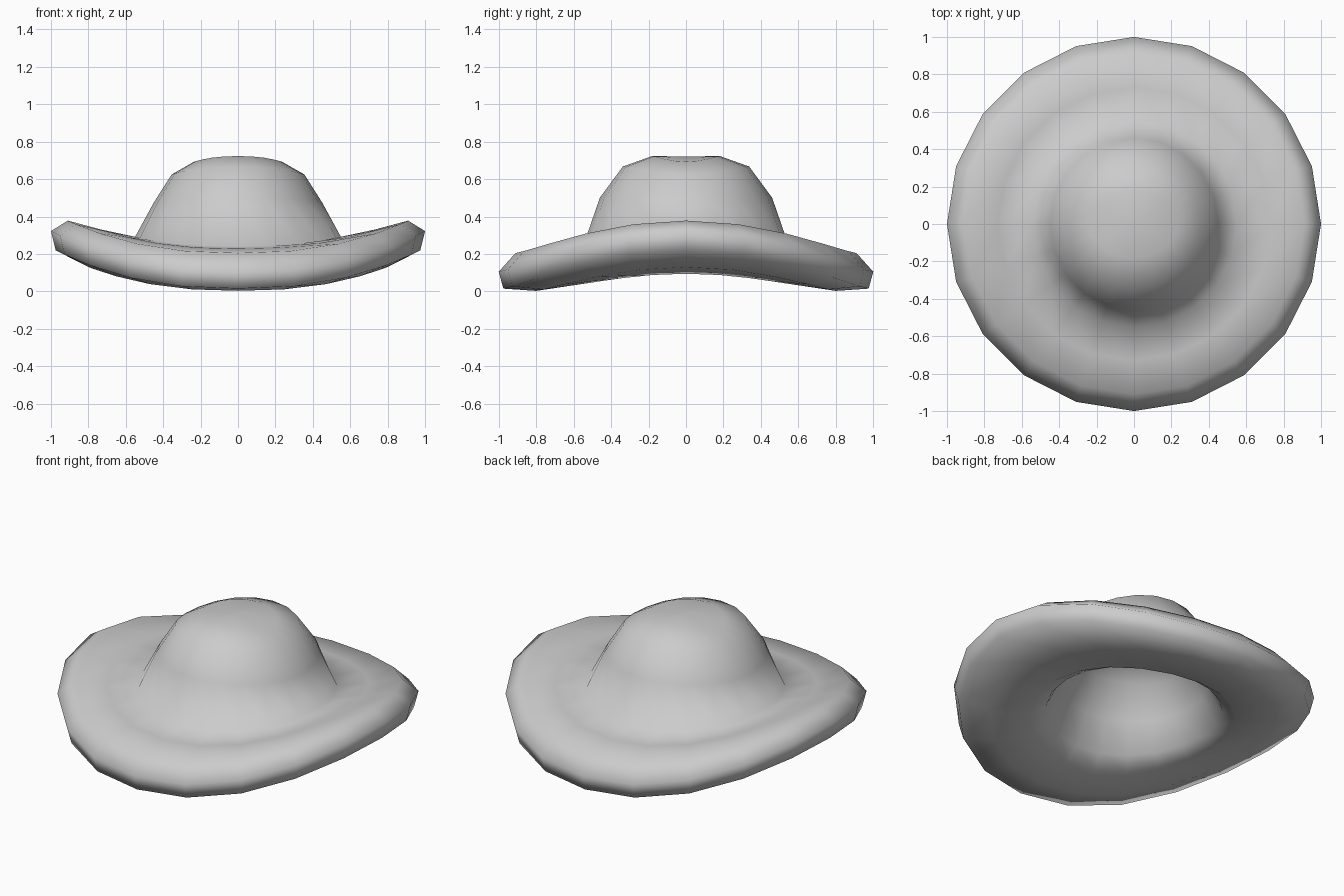
import bpy, bmesh
from math import sin, cos, tau

if "Cube" in bpy.data.objects:
    bpy.data.objects.remove(bpy.data.objects["Cube"])

SEGMENTS = 20

def lift(r):
    """How far the brim curls up at the sides."""
    return 0.217 * r ** 2.4

# Outer crown rings: x radius, y radius, z at the sides, z at front/back
crown_outside = [
    (0.235, 0.18, 0.693, 0.723),
    (0.355, 0.337, 0.625, 0.667),
    (0.45, 0.46, 0.475, 0.50),
]
# Brim section from the crown crease, round the rim, to the head opening
brim = [(0.55, 0.24), (0.73, 0.228), (0.91, 0.205), (1.0, 0.105),
        (0.975, 0.015), (0.80, 0.003), (0.57, 0.038)]
# Hollow inside of the crown
crown_inside = [
    (0.49, 0.49, 0.13, 0.10),
    (0.41, 0.41, 0.28, 0.28),
    (0.32, 0.31, 0.45, 0.47),
    (0.19, 0.17, 0.535, 0.55),
]
rings = crown_outside + [(r, r, z + lift(r), z) for r, z in brim] + crown_inside

bm = bmesh.new()

def make_ring(rx, ry, z_side, z_front):
    verts = []
    for i in range(SEGMENTS):
        a = tau * i / SEGMENTS
        z = z_front + (z_side - z_front) * abs(cos(a)) ** 2.4
        verts.append(bm.verts.new((rx * cos(a), ry * sin(a), z)))
    return verts

def close_with_fan(ring, z):
    centre = bm.verts.new((0, 0, z))
    for i in range(SEGMENTS):
        bm.faces.new((centre, ring[i], ring[(i + 1) % SEGMENTS]))

# Skin the rings into one closed felt shell
loops = [make_ring(*r) for r in rings]
for a, b in zip(loops, loops[1:]):
    for i in range(SEGMENTS):
        j = (i + 1) % SEGMENTS
        bm.faces.new((a[i], b[i], b[j], a[j]))
close_with_fan(loops[0], 0.72)
close_with_fan(loops[-1], 0.56)
bmesh.ops.recalc_face_normals(bm, faces=bm.faces[:])
for f in bm.faces:
    f.smooth = True

mesh = bpy.data.meshes.new("hat")
bm.to_mesh(mesh)
bm.free()
bpy.context.collection.objects.link(bpy.data.objects.new("hat", mesh))
